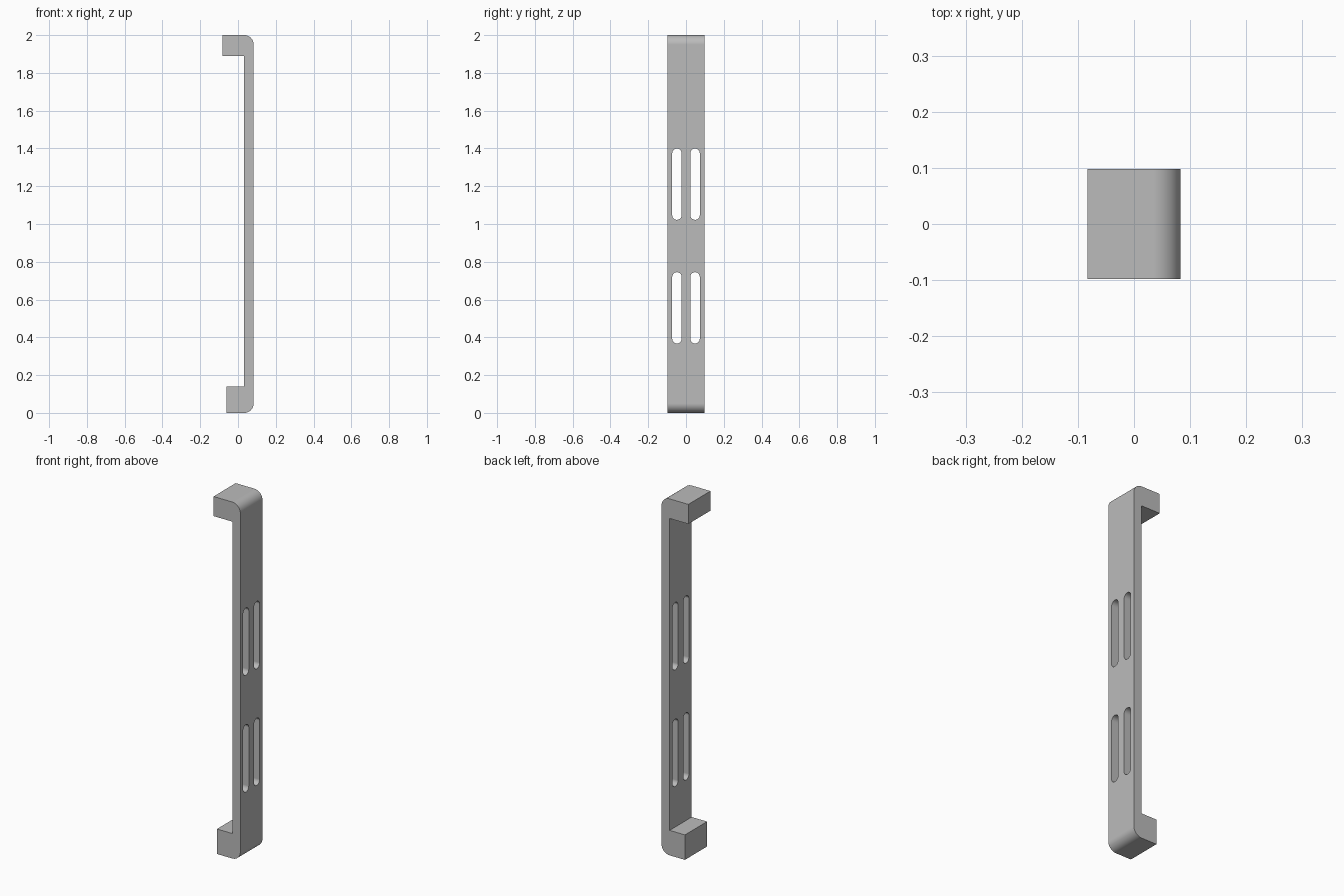
import bpy, bmesh, math
from mathutils import Vector

if "Cube" in bpy.data.objects:
    bpy.data.objects.remove(bpy.data.objects["Cube"], do_unlink=True)

HALF_DEPTH = 0.098
X_OUT, X_IN = 0.083, 0.033
RADIUS = 0.05

grey = bpy.data.materials.new("plain grey")
grey.use_nodes = True
colour = (0.5, 0.5, 0.5, 1)
grey.diffuse_color = colour
grey.node_tree.nodes["Principled BSDF"].inputs["Base Color"].default_value = colour


def arc(cx, cy, r, start, end, steps):
    """Points along a circular arc, angles in degrees."""
    angles = [math.radians(start + (end - start) * i / steps) for i in range(steps + 1)]
    return [(cx + r * math.cos(a), cy + r * math.sin(a)) for a in angles]


def prism(bm, points, offset):
    """Extrude a closed outline of 3D points along offset."""
    face = bm.faces.new([bm.verts.new(p) for p in points])
    ext = bmesh.ops.extrude_face_region(bm, geom=[face])
    verts = [g for g in ext["geom"] if isinstance(g, bmesh.types.BMVert)]
    bmesh.ops.translate(bm, verts=verts, vec=Vector(offset))


def make_object(name, bm):
    bmesh.ops.recalc_face_normals(bm, faces=bm.faces[:])
    mesh = bpy.data.meshes.new(name)
    bm.to_mesh(mesh)
    bm.free()
    mesh.materials.append(grey)
    obj = bpy.data.objects.new(name, mesh)
    bpy.context.collection.objects.link(obj)
    return obj


# Bracket: C-shaped side profile with two rounded outer corners
cx = X_OUT - RADIUS
profile = [(-0.062, 0.0)]
profile += arc(cx, RADIUS, RADIUS, -90, 0, 12)
profile += arc(cx, 2 - RADIUS, RADIUS, 0, 90, 12)
profile += [(-0.083, 2.0), (-0.083, 1.89), (X_IN, 1.89), (X_IN, 0.14), (-0.062, 0.14)]
bm = bmesh.new()
prism(bm, [(x, -HALF_DEPTH, z) for x, z in profile], (0, 2 * HALF_DEPTH, 0))
bracket = make_object("slotted_bracket", bm)

# Four round-ended slots through the upright plate
bm = bmesh.new()
SLOT_R = 0.025
for y in (-0.048, 0.048):
    for bottom, top in ((0.367, 0.745), (1.022, 1.4)):
        outline = arc(y, top - SLOT_R, SLOT_R, 0, 180, 12)
        outline += arc(y, bottom + SLOT_R, SLOT_R, 180, 360, 12)
        prism(bm, [(X_IN - 0.03, a, b) for a, b in outline], (0.11, 0, 0))
cutter = make_object("slot_cutter", bm)
cutter.hide_render = True

cut = bracket.modifiers.new("slots", "BOOLEAN")
cut.operation = "DIFFERENCE"
cut.solver = "EXACT"
cut.object = cutter

bpy.ops.object.select_all(action="DESELECT")
bracket.select_set(True)
bpy.context.view_layer.objects.active = bracket
bpy.ops.object.modifier_apply(modifier=cut.name)
bpy.data.objects.remove(cutter, do_unlink=True)

# Smooth corners and slot ends, crisp edges elsewhere
bpy.ops.object.shade_smooth_by_angle(angle=math.radians(30))
weighted = bracket.modifiers.new("flat faces", "WEIGHTED_NORMAL")
weighted.keep_sharp = True
